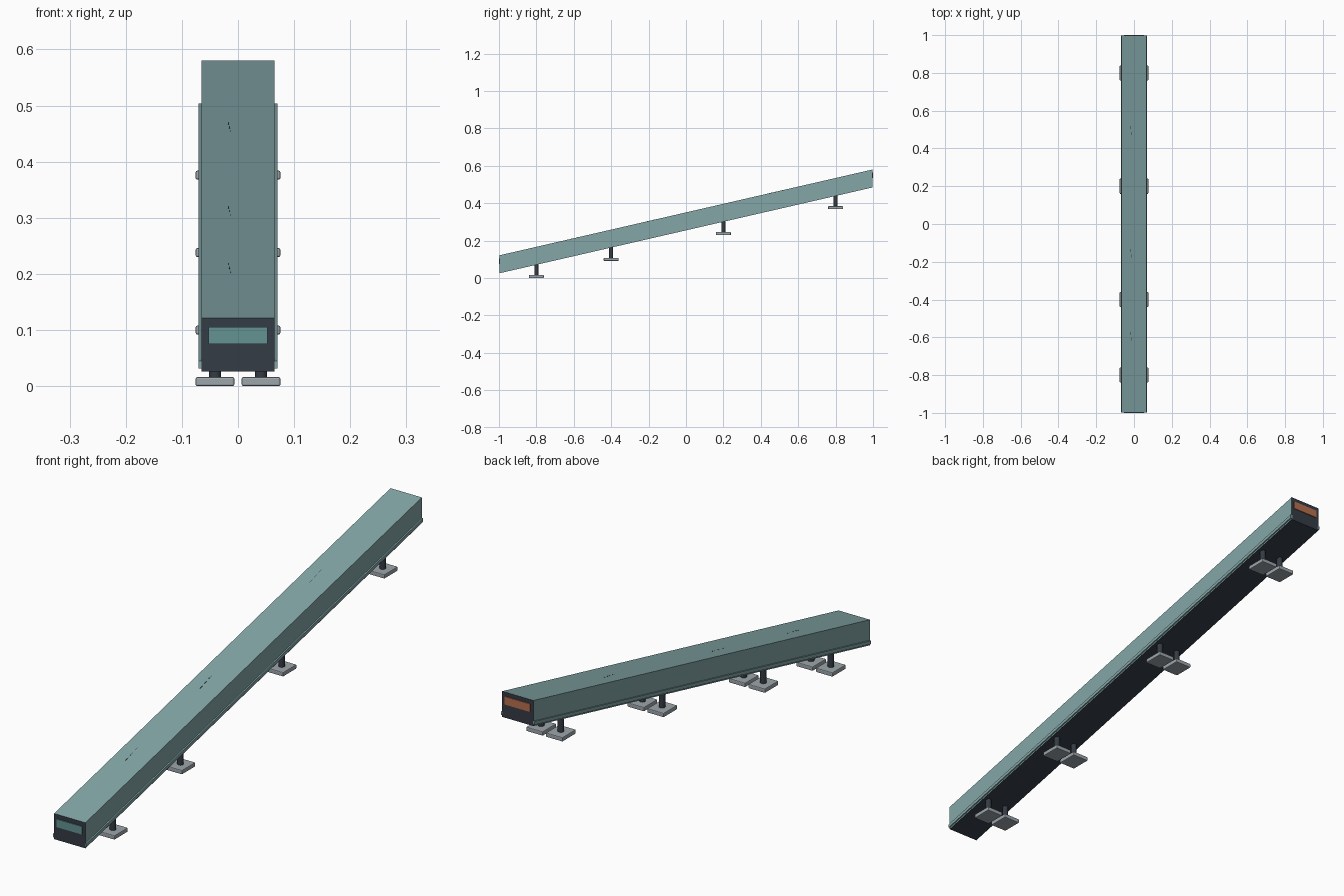
import bpy, bmesh

if "Cube" in bpy.data.objects:
    bpy.data.objects.remove(bpy.data.objects["Cube"])

SLOPE = 0.23          # rise per unit of length
MID_BOTTOM = 0.255    # height of the underside at y = 0


def material(name, rgb):
    m = bpy.data.materials.new(name)
    m.diffuse_color = (*rgb, 1)
    m.use_nodes = True
    m.node_tree.nodes["Principled BSDF"].inputs["Base Color"].default_value = m.diffuse_color
    return m


TEAL = material("teal_panel", (0.23, 0.38, 0.39))
DARK = material("dark_frame", (0.035, 0.045, 0.06))
PANE = material("front_pane", (0.13, 0.29, 0.29))
ORANGE = material("rear_pane", (0.48, 0.16, 0.08))
GREY = material("pad_grey", (0.34, 0.38, 0.41))


def box(name, x, y, z, mats, slope=0.0, bevel=0.0):
    """Box from (min, max) ranges, sheared upward along y by slope."""
    bm = bmesh.new()
    bmesh.ops.create_cube(bm, size=1)
    for v in bm.verts:
        v.co = [r[0] + (c + 0.5) * (r[1] - r[0]) for c, r in zip(v.co, (x, y, z))]
        v.co.z += slope * v.co.y
    bm.normal_update()
    mesh = bpy.data.meshes.new(name)
    bm.to_mesh(mesh)
    bm.free()
    for m in mats:
        mesh.materials.append(m)
    ob = bpy.data.objects.new(name, mesh)
    bpy.context.collection.objects.link(ob)
    if bevel:
        mod = ob.modifiers.new("soft_edges", "BEVEL")
        mod.width, mod.segments = bevel, 2
    return ob


# Sloping enclosed passage: dark ends and underside, teal roof and sides
body = box("passage_body", (-0.065, 0.065), (-0.997, 0.997),
           (MID_BOTTOM, MID_BOTTOM + 0.096), [TEAL, DARK], SLOPE)
for f in body.data.polygons:
    if abs(f.normal.y) > 0.9 or f.normal.z < -0.5:
        f.material_index = 1

# Panes in the two vertical end faces
box("front_window", (-0.053, 0.053), (-1.0, -0.99), (0.075, 0.105), [PANE])
box("rear_window", (-0.053, 0.053), (0.99, 1.0), (0.535, 0.565), [ORANGE])

# Side rails along the lower edges
for side in (-1, 1):
    xs = sorted((side * 0.062, side * 0.07))
    box("side_rail", xs, (-0.997, 0.997),
        (MID_BOTTOM + 0.006, MID_BOTTOM + 0.019), [TEAL], SLOPE)

# Fine seam marks on the roof
for y in (-0.61, -0.17, 0.48):
    for i in range(3):
        yy = y + (i - 1) * 0.03
        x = -0.015 + (i - 1) * -0.002
        box("roof_seam", (x - 0.0008, x + 0.0008), (yy - 0.008, yy + 0.008),
            (MID_BOTTOM + 0.095, MID_BOTTOM + 0.0964), [DARK], SLOPE)

# Paired support legs with flat pads
for y in (-0.8, -0.4, 0.2, 0.8):
    base = SLOPE * (y + 0.8)
    top = MID_BOTTOM + SLOPE * y + 0.008
    for side in (-1, 1):
        x = side * 0.041
        box("support_pad", (x - 0.0345, x + 0.0345), (y - 0.04, y + 0.04),
            (base, base + 0.016), [GREY], bevel=0.003)
        z0 = base + 0.012
        bpy.ops.mesh.primitive_cylinder_add(vertices=16, radius=0.011, depth=top - z0,
                                            location=(x, y, (top + z0) / 2))
        leg = bpy.context.object
        leg.name = "support_leg"
        leg.data.materials.append(DARK)
        bpy.ops.object.shade_smooth_by_angle()
